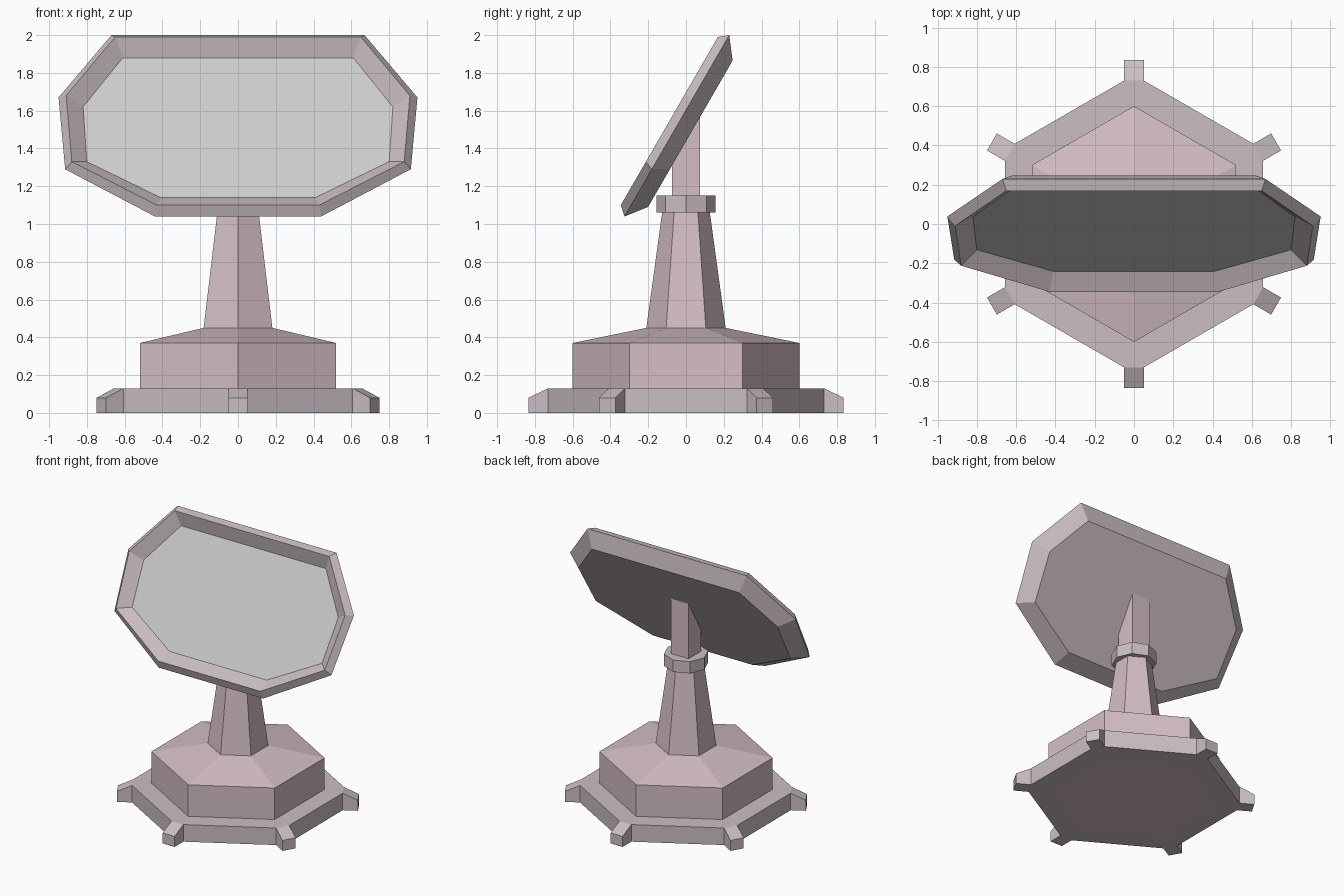
import bpy, bmesh, math

if "Cube" in bpy.data.objects:
    bpy.data.objects.remove(bpy.data.objects["Cube"])

S3 = math.sqrt(3) / 2


def material(name, rgb):
    m = bpy.data.materials.new(name)
    m.diffuse_color = (*rgb, 1)
    m.use_nodes = True
    m.node_tree.nodes["Principled BSDF"].inputs["Base Color"].default_value = m.diffuse_color
    return m


PINK = material("pink_paint", (0.66, 0.52, 0.55))
TRIM = material("trim_paint", (0.60, 0.52, 0.55))


def finish(name, bm, mat=None):
    bmesh.ops.recalc_face_normals(bm, faces=bm.faces)
    me = bpy.data.meshes.new(name)
    bm.to_mesh(me)
    bm.free()
    ob = bpy.data.objects.new(name, me)
    bpy.context.collection.objects.link(ob)
    if mat:
        me.materials.append(mat)
    return ob


def loft(name, loops, mat, cap_first=False, cap_last=False):
    """Skin a stack of closed loops with equal point counts."""
    bm = bmesh.new()
    rings = [[bm.verts.new(p) for p in loop] for loop in loops]
    n = len(rings[0])
    for a, b in zip(rings, rings[1:]):
        for i in range(n):
            j = (i + 1) % n
            bm.faces.new((a[i], a[j], b[j], b[i]))
    if cap_first:
        bm.faces.new(rings[0])
    if cap_last:
        bm.faces.new(rings[-1])
    return finish(name, bm, mat)


def ngon(n, r, z, phase=math.pi / 2):
    return [(r * math.cos(phase + math.tau * i / n),
             r * math.sin(phase + math.tau * i / n), z) for i in range(n)]


# Base ring: hexagonal skirt with a sloped foot at each corner
bm = bmesh.new()
corners = []
for k in range(6):
    a = math.pi / 2 + k * math.pi / 3
    c, s = math.cos(a), math.sin(a)

    def pt(r, t, z):
        return bm.verts.new((r * c - t * s, r * s + t * c, z))

    corners.append(dict(
        it=pt(0.6, 0, 0.13), ib=pt(0.6, 0, 0),
        rt=pt(0.73, -0.05, 0.13), rb=pt(0.73, -0.05, 0),
        lt=pt(0.73, 0.05, 0.13), lb=pt(0.73, 0.05, 0),
        frt=pt(0.835, -0.05, 0.08), frb=pt(0.835, -0.05, 0),
        flt=pt(0.835, 0.05, 0.08), flb=pt(0.835, 0.05, 0)))
for k, p in enumerate(corners):
    q = corners[(k + 1) % 6]
    for keys in ("it rt lt", "ib rb lb", "rt frt flt lt", "rb frb flb lb",
                 "rt rb frb frt", "lt lb flb flt", "frt frb flb flt"):
        bm.faces.new([p[x] for x in keys.split()])
    bm.faces.new((p["it"], p["lt"], q["rt"], q["it"]))
    bm.faces.new((p["ib"], p["lb"], q["rb"], q["ib"]))
    bm.faces.new((p["lt"], p["lb"], q["rb"], q["rt"]))
    bm.faces.new((p["it"], p["ib"], q["ib"], q["it"]))
finish("base_ring", bm, TRIM)

# Hexagonal body, tapered column and collar
loft("base_body", [ngon(6, 0.6, 0), ngon(6, 0.6, 0.37), ngon(6, 0.21, 0.45)],
     PINK, cap_first=True)
loft("column", [ngon(6, 0.21, 0.45), ngon(6, 0.125, 1.07)], PINK)
loft("collar", [ngon(8, 0.155, 1.06), ngon(8, 0.155, 1.15)], TRIM, True, True)

# Neck post, cut to the slope of the panel
w = 0.075
square = [(-w, -w), (w, -w), (w, w), (-w, w)]
loft("neck", [[(x, y, 1.14) for x, y in square],
              [(x, y, 1.445 + 1.732 * y) for x, y in square]],
     PINK, cap_last=True)


# Tilted panel: each loop is half an octagon seen from the front, at a depth
def panel_loop(half, depth):
    pts = []
    for x, z in half:
        v = (z - 1.10 + 0.5 * depth) / S3
        pts.append((x, -0.345 + 0.5 * v + S3 * depth, z))
    return pts + [(-x, y, z) for x, y, z in reversed(pts)]


screen = panel_loop([(0.41, 1.14), (0.80, 1.33), (0.82, 1.62), (0.61, 1.88)], 0.07)
lip = panel_loop([(0.43, 1.10), (0.88, 1.33), (0.91, 1.68), (0.65, 1.99)], 0)
side = panel_loop([(0.44, 1.04), (0.915, 1.29), (0.95, 1.67), (0.67, 2.0)], 0.047)
back = panel_loop([(0.42, 1.09), (0.82, 1.29), (0.84, 1.605), (0.62, 1.865)], 0.13)
loft("panel_frame", [screen, lip, side, back], TRIM, cap_last=True)

# Recessed screen face
bm = bmesh.new()
f = bm.faces.new([bm.verts.new(p) for p in screen])
f.normal_update()
flip = f.normal.y > 0
if flip:
    f.normal_flip()
me = bpy.data.meshes.new("screen")
bm.to_mesh(me)
bm.free()
bpy.context.collection.objects.link(bpy.data.objects.new("screen", me))
